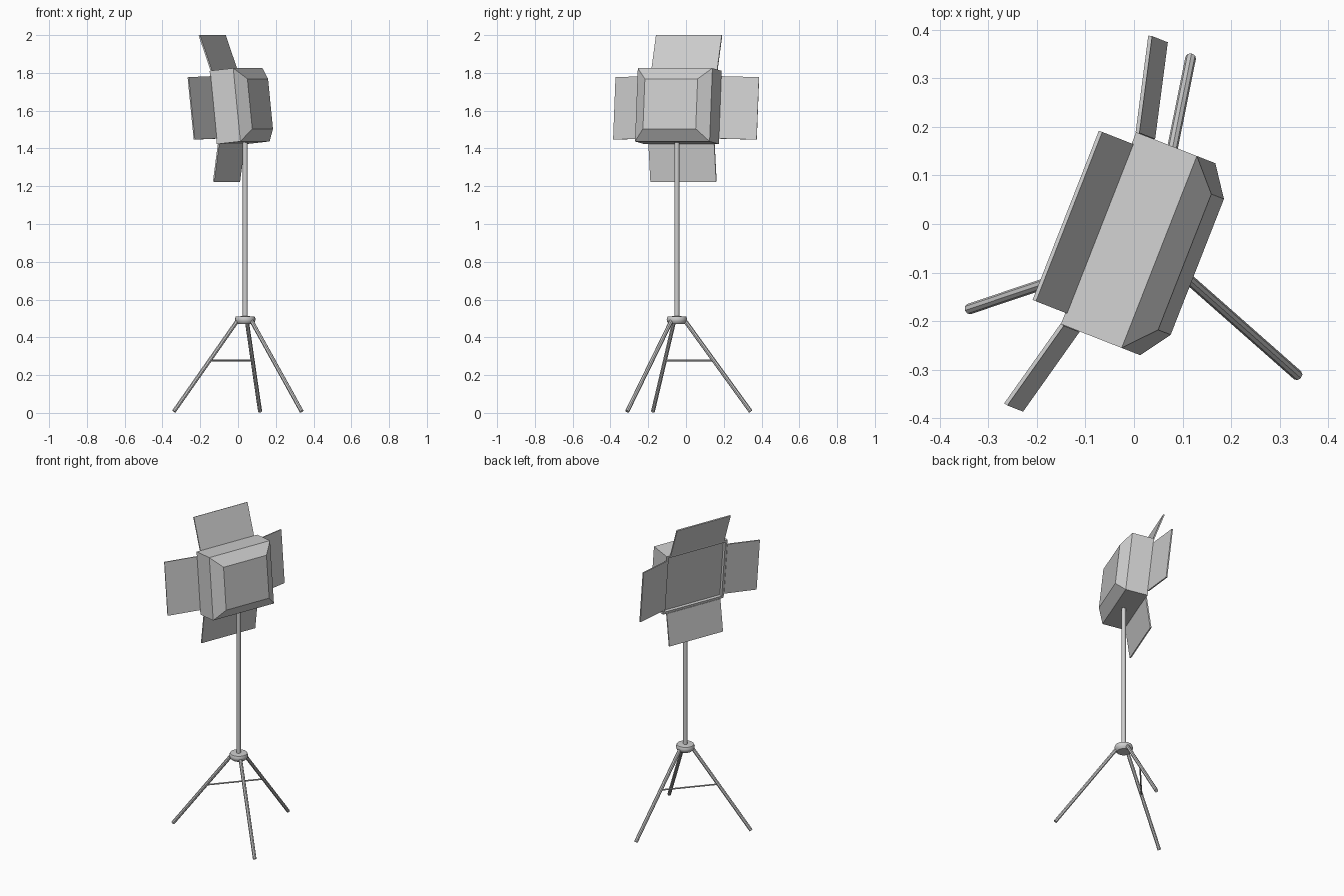
import bpy, bmesh
from math import radians, cos, sin
from mathutils import Matrix, Vector

cube = bpy.data.objects.get("Cube")
if cube:
    bpy.data.objects.remove(cube, do_unlink=True)

grey = bpy.data.materials.new("light grey metal")
grey.use_nodes = True
colour = (0.62, 0.62, 0.62, 1)
grey.diffuse_color = colour
grey.node_tree.nodes["Principled BSDF"].inputs["Base Color"].default_value = colour


def make_object(name, bm, matrix=Matrix(), smooth=False):
    bmesh.ops.recalc_face_normals(bm, faces=bm.faces)
    mesh = bpy.data.meshes.new(name)
    bm.to_mesh(mesh)
    bm.free()
    mesh.materials.append(grey)
    obj = bpy.data.objects.new(name, mesh)
    obj.matrix_world = matrix
    bpy.context.collection.objects.link(obj)
    if smooth:
        bpy.ops.object.select_all(action='DESELECT')
        obj.select_set(True)
        bpy.context.view_layer.objects.active = obj
        bpy.ops.object.shade_smooth_by_angle(angle=radians(40))
    return obj


def tube(name, start, end, radius, sides, smooth=False):
    start, end = Vector(start), Vector(end)
    axis = end - start
    bm = bmesh.new()
    bmesh.ops.create_cone(bm, cap_ends=True, segments=sides, radius1=radius,
                          radius2=radius, depth=axis.length)
    turn = axis.to_track_quat('Z', 'Y').to_matrix().to_4x4()
    return make_object(name, bm, Matrix.Translation((start + end) / 2) @ turn, smooth)


def loft(bm, rings):
    # Join closed rings of points and cap both ends
    rings = [[bm.verts.new(p) for p in ring] for ring in rings]
    n = len(rings[0])
    for a, b in zip(rings, rings[1:]):
        for i in range(n):
            j = (i + 1) % n
            bm.faces.new((a[i], a[j], b[j], b[i]))
    bm.faces.new(rings[0])
    bm.faces.new(rings[-1])


# Stand: pole, hub, three legs and one brace
CX, CY = 0.038, -0.048
tube("pole", (CX, CY, 0.48), (CX, CY, 1.46), 0.013, 12, True)

hub_profile = [(0.04, 0.47), (0.052, 0.482), (0.055, 0.497), (0.05, 0.51), (0.02, 0.512)]
hub = bmesh.new()
loft(hub, [[(CX + r * cos(radians(a)), CY + r * sin(radians(a)), z)
            for a in range(0, 360, 20)] for r, z in hub_profile])
make_object("hub", hub, smooth=True)


def leg_point(angle, t):
    r = 0.042 + 0.356 * t
    return (CX + r * cos(radians(angle)), CY + r * sin(radians(angle)), 0.49 - 0.482 * t)


leg_angles = {"rear_leg": 78.6, "right_leg": 198.6, "left_leg": 318.6}
for name, angle in leg_angles.items():
    tube(name, leg_point(angle, 0), leg_point(angle, 1), 0.011, 8)
tube("leg_brace", leg_point(leg_angles["rear_leg"], 0.44),
     leg_point(leg_angles["right_leg"], 0.44), 0.005, 6)

# Lamp head: turned and tipped down, local +y is the side that shines
head = (Matrix.Translation((-0.054, -0.016, 1.617))
        @ Matrix.Rotation(radians(68.6), 4, 'Z') @ Matrix.Rotation(radians(-6), 4, 'X'))
HW, HH = 0.212, 0.195


def rectangle(inset, y):
    w, h = HW - inset, HH - inset
    return [(-w, y, -h), (w, y, -h), (w, y, h), (-w, y, h)]


housing = bmesh.new()
loft(housing, [rectangle(0.014, -0.02), rectangle(0.014, 0), rectangle(0, 0),
               rectangle(0, -0.135), rectangle(0.062, -0.185)])
make_object("lamp_housing", housing, head)

# Barn doors: four thin flaps hinged on the rim, opened outward
DOOR = 0.201
doors = [("top_barn_door", HH, 0.187), ("rear_barn_door", HW, 0.166),
         ("bottom_barn_door", HH, 0.187), ("front_barn_door", HW, 0.166)]
for k, (name, reach, half_width) in enumerate(doors):
    bm = bmesh.new()
    bmesh.ops.create_cube(bm, size=1, matrix=Matrix.Diagonal((2 * half_width, 0.008, DOOR, 1)))
    place = (Matrix.Rotation(radians(90 * k), 4, 'Y') @ Matrix.Translation((0, 0, reach))
             @ Matrix.Rotation(radians(-14), 4, 'X') @ Matrix.Translation((0, 0, DOOR / 2)))
    make_object(name, bm, head @ place)
